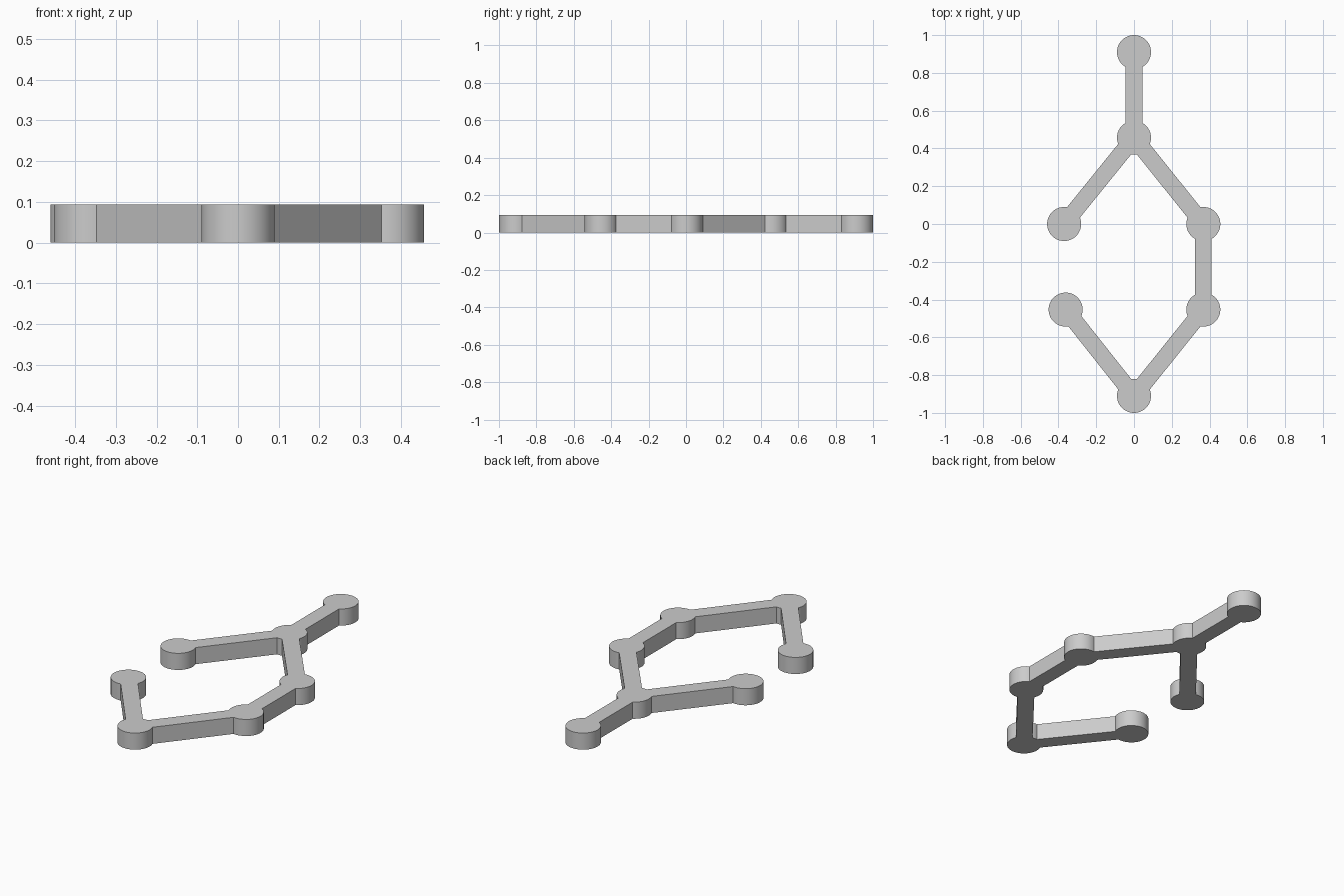
import bpy, bmesh
from math import atan2, asin, cos, sin, pi, ceil

if "Cube" in bpy.data.objects:
    bpy.data.objects.remove(bpy.data.objects["Cube"])

R, HALF_W, HEIGHT = 0.09, 0.044, 0.093
NODES = [(0, 0.91), (0, 0.457), (-0.37, 0), (0.367, 0),
         (0.367, -0.453), (0, -0.91), (-0.362, -0.453)]
BARS = [(0, 1), (1, 2), (1, 3), (3, 4), (4, 5), (5, 6)]
SPREAD = asin(HALF_W / R)   # half angle each bar takes up on a disc rim

bm = bmesh.new()
corners = {}


def bar_angle(a, b):
    (ax, ay), (bx, by) = NODES[a], NODES[b]
    return atan2(by - ay, bx - ax) % (2 * pi)


# Round joints: rim arcs between the bars, with corners where bars attach
for i, (cx, cy) in enumerate(NODES):
    links = sorted((bar_angle(i, j), j) for j in
                   [b if a == i else a for a, b in BARS if i in (a, b)])
    rim = []
    for k, (ang, j) in enumerate(links):
        nxt, nj = links[(k + 1) % len(links)]
        if k == len(links) - 1:
            nxt += 2 * pi
        start, end = ang + SPREAD, nxt - SPREAD
        n = max(2, ceil((end - start) / (pi / 32)))
        arc = []
        for s in range(n + 1):
            t = start + (end - start) * s / n
            arc.append(bm.verts.new((cx + R * cos(t), cy + R * sin(t), 0)))
        corners[i, j, "left"] = arc[0]
        corners[i, nj, "right"] = arc[-1]
        rim += arc
    bm.faces.new(rim)

# Straight bars sharing the joint corners
for a, b in BARS:
    bm.faces.new([corners[a, b, "left"], corners[a, b, "right"],
                  corners[b, a, "left"], corners[b, a, "right"]])

# Thicken the flat outline into a solid
geo = bmesh.ops.extrude_face_region(bm, geom=bm.faces[:], use_keep_orig=True)
top = [v for v in geo["geom"] if isinstance(v, bmesh.types.BMVert)]
bmesh.ops.translate(bm, verts=top, vec=(0, 0, HEIGHT))
bmesh.ops.recalc_face_normals(bm, faces=bm.faces[:])

mesh = bpy.data.meshes.new("linked_joint_frame")
bm.to_mesh(mesh)
bm.free()
frame = bpy.data.objects.new("linked_joint_frame", mesh)
bpy.context.collection.objects.link(frame)
bpy.context.view_layer.objects.active = frame
frame.select_set(True)
bpy.ops.object.shade_smooth_by_angle(angle=pi / 9)
